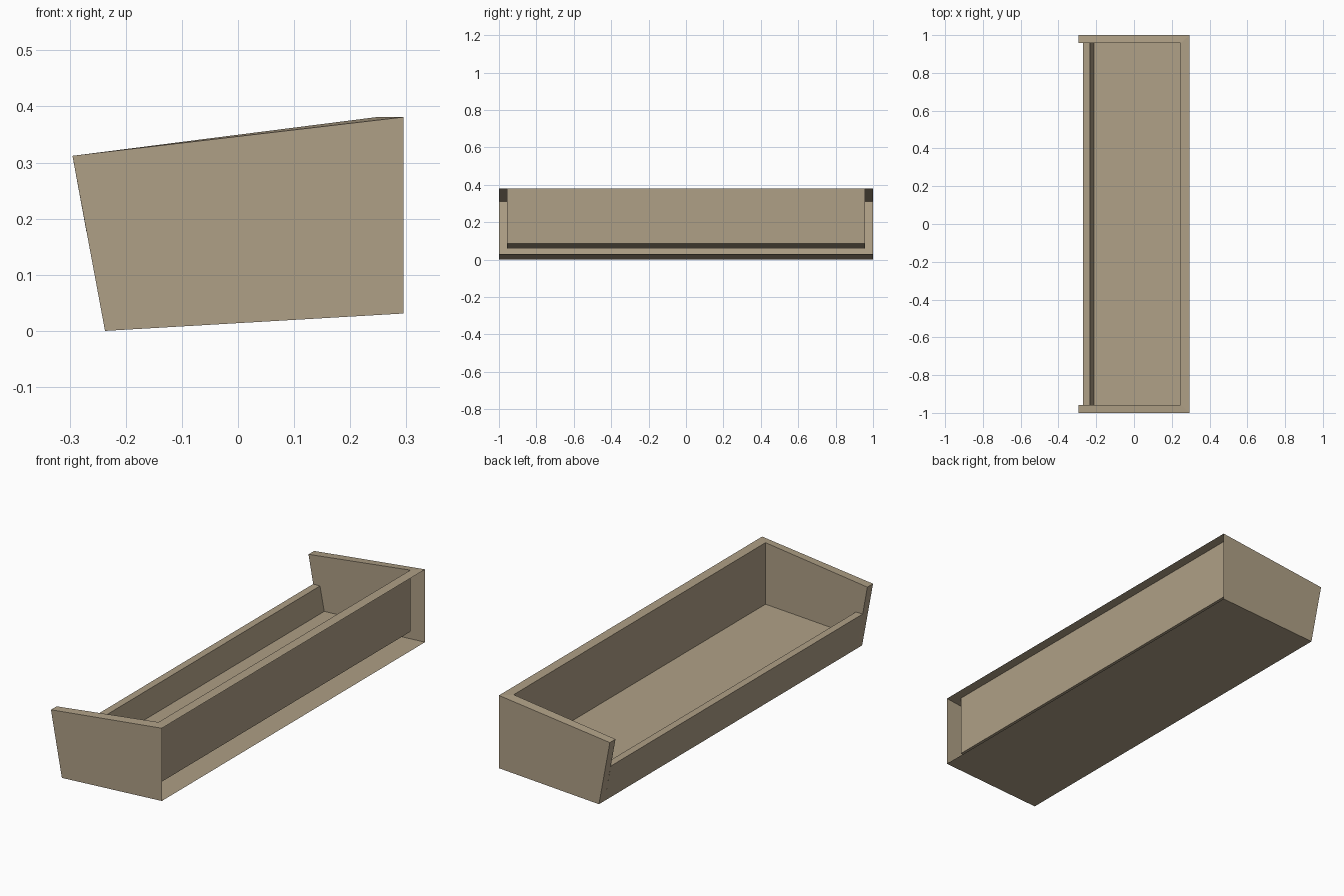
import bpy
import bmesh
from mathutils import Vector

if "Cube" in bpy.data.objects:
    bpy.data.objects.remove(bpy.data.objects["Cube"])

wood = bpy.data.materials.new("warm_taupe")
wood.diffuse_color = (0.43, 0.35, 0.24, 1)
wood.use_nodes = True
wood.node_tree.nodes["Principled BSDF"].inputs["Base Color"].default_value = wood.diffuse_color

OUT, INN = 1.0, 0.957          # half length outside and inside the end panels

# Cross-section points (x, z)
A, B, C, D = (-0.237, 0.0), (0.295, 0.031), (0.295, 0.381), (-0.295, 0.312)   # outer shell
E, F, G, H, I = (-0.27, 0.176), (-0.234, 0.176), (-0.211, 0.06), (0.247, 0.085), (0.247, 0.381)


def part(name, faces):
    """Make an object from (points, outward direction) pairs."""
    bm = bmesh.new()
    for pts, direction in faces:
        f = bm.faces.new([bm.verts.new(p) for p in pts])
        f.normal_update()
        if f.normal.dot(Vector(direction)) < 0:
            f.normal_flip()
    bmesh.ops.remove_doubles(bm, verts=bm.verts, dist=1e-5)
    me = bpy.data.meshes.new(name)
    bm.to_mesh(me)
    bm.free()
    me.materials.append(wood)
    ob = bpy.data.objects.new(name, me)
    bpy.context.collection.objects.link(ob)
    return ob


def at(p, y):
    return (p[0], y, p[1])


def strip(p, q, yp, yq, direction):
    """Lengthwise panel between two profile points, with a half length at each."""
    return [at(p, -yp), at(p, yp), at(q, yq), at(q, -yq)], direction


UP, DOWN, LEFT, RIGHT = (0, 0, 1), (0, 0, -1), (-1, 0, 0), (1, 0, 0)

# Outer underside
part("bottom_panel", [strip(A, B, OUT, OUT, DOWN)])

# Low front wall: outer face, top edge, inner face
part("front_wall", [strip(A, E, INN, INN, LEFT),
                    strip(E, F, INN, INN, UP),
                    strip(F, G, INN, INN, RIGHT)])

# Tray floor
part("tray_floor", [strip(G, H, INN, INN, UP)])

# Back wall with mitred top rim; the rear of the shell is open
part("back_wall", [strip(H, I, INN, INN, LEFT),
                   strip(I, C, INN, OUT, UP)])

# End panels: outer face, inner face, front edge, top edge
for name, s in (("left_end_panel", -1), ("right_end_panel", 1)):
    o, i = s * OUT, s * INN
    part(name, [([at(p, o) for p in (A, B, C, D)], (0, s, 0)),
                ([at(p, i) for p in (D, E, F, G, H, I)], (0, -s, 0)),
                ([at(A, o), at(D, o), at(D, i), at(A, i)], LEFT),
                ([at(D, o), at(C, o), at(I, i), at(D, i)], UP)])
